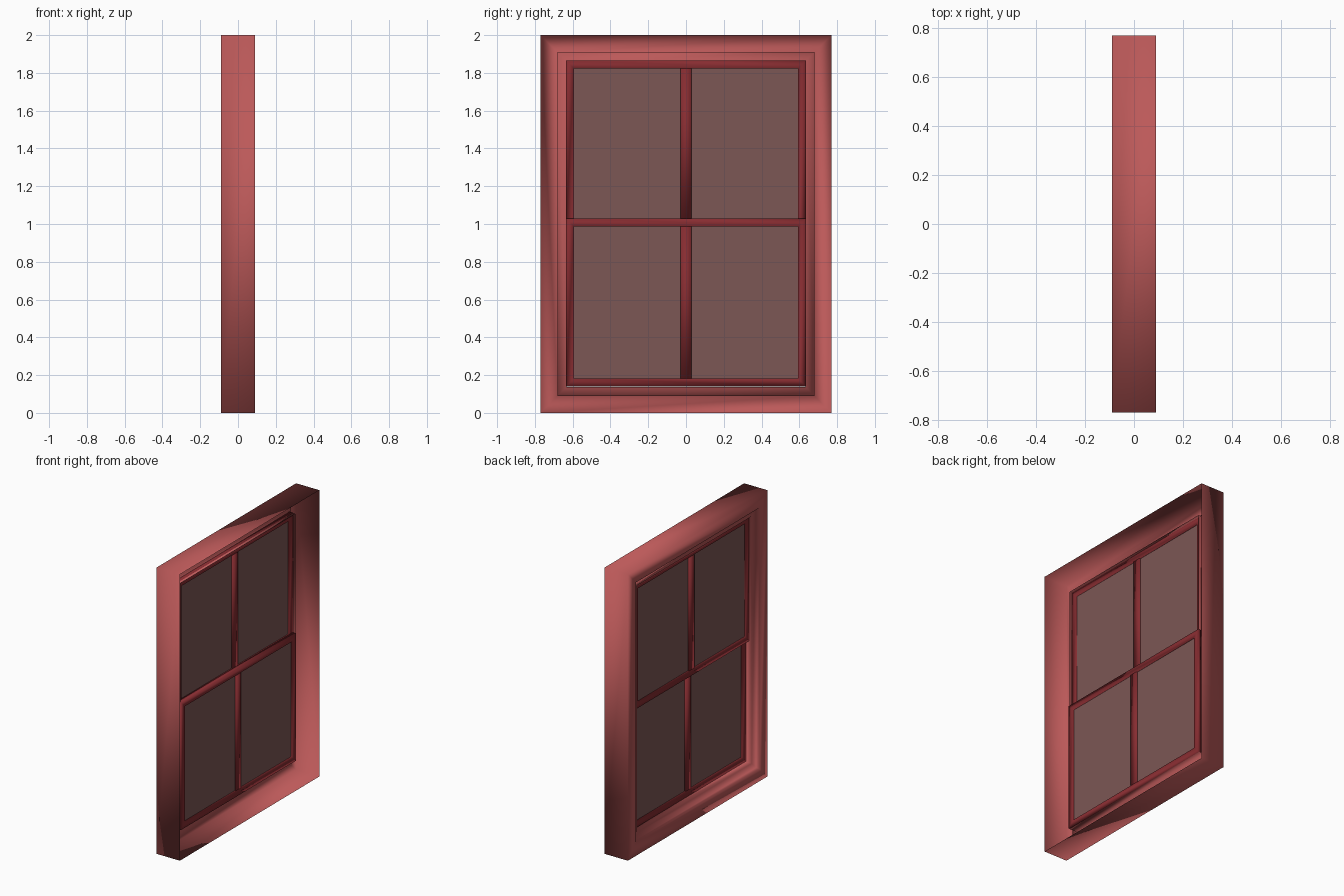
import bpy, bmesh

if "Cube" in bpy.data.objects:
    bpy.data.objects.remove(bpy.data.objects["Cube"])


def material(name, rgb):
    m = bpy.data.materials.new(name)
    m.diffuse_color = (*rgb, 1)
    m.use_nodes = True
    m.node_tree.nodes["Principled BSDF"].inputs["Base Color"].default_value = m.diffuse_color
    return m


FRAME = material("frame_red", (0.50, 0.10, 0.10))
SASH = material("sash_red", (0.24, 0.025, 0.03))
GLASS = material("glass", (0.20, 0.095, 0.09))


def finish(bm, name, mat, smooth):
    me = bpy.data.meshes.new(name)
    for f in bm.faces:
        f.smooth = smooth
    bm.to_mesh(me)
    bm.free()
    me.materials.append(mat)
    ob = bpy.data.objects.new(name, me)
    bpy.context.collection.objects.link(ob)
    return ob


def ring(name, mat, half, z0, z1, profile, closed):
    """Mitred rectangular ring; profile points are (inset, x)."""
    bm = bmesh.new()
    loops = []
    for d, x in profile:
        corners = ((-half + d, z0 + d), (half - d, z0 + d),
                   (half - d, z1 - d), (-half + d, z1 - d))
        loops.append([bm.verts.new((x, y, z)) for y, z in corners])
    pairs = list(zip(loops, loops[1:]))
    if closed:
        pairs.append((loops[-1], loops[0]))
    for a, b in pairs:
        for i in range(4):
            j = (i + 1) % 4
            bm.faces.new((a[i], b[i], b[j], a[j]))
    return finish(bm, name, mat, True)


def box(name, mat, x0, x1, y0, y1, z0, z1, smooth=False):
    bm = bmesh.new()
    bmesh.ops.create_cube(bm, size=1)
    for v in bm.verts:
        v.co = (x1 if v.co.x > 0 else x0,
                y1 if v.co.y > 0 else y0,
                z1 if v.co.z > 0 else z0)
    return finish(bm, name, mat, smooth)


# Hollow outer frame: outer wall, casing face, stepped stop and sash lining
ring("window_frame", FRAME, 0.77, 0, 2,
     [(0, 0.09), (0, -0.09), (0.09, -0.09), (0.09, -0.065),
      (0.137, -0.065), (0.137, 0.0)], False)

# Two sashes, each with a rail ring, a centre bar and two panes
for name, z0, z1, xb, xf in (("upper", 0.988, 1.865, -0.045, -0.02),
                             ("lower", 0.14, 1.03, -0.02, 0.005)):
    w = 0.042
    ring(name + "_sash", SASH, 0.635, z0, z1,
         [(0, xf), (0, xb), (w, xb), (w, xf)], True)
    box(name + "_centre_bar", SASH, xb + 0.001, xf - 0.001, -0.029, 0.029,
        z0 + w, z1 - w, True)
    xm = (xb + xf) / 2
    for side, s in (("left", -1), ("right", 1)):
        y0, y1 = sorted((s * 0.029, s * 0.593))
        box(f"{name}_{side}_pane", GLASS, xm - 0.003, xm + 0.003,
            y0, y1, z0 + w, z1 - w)
